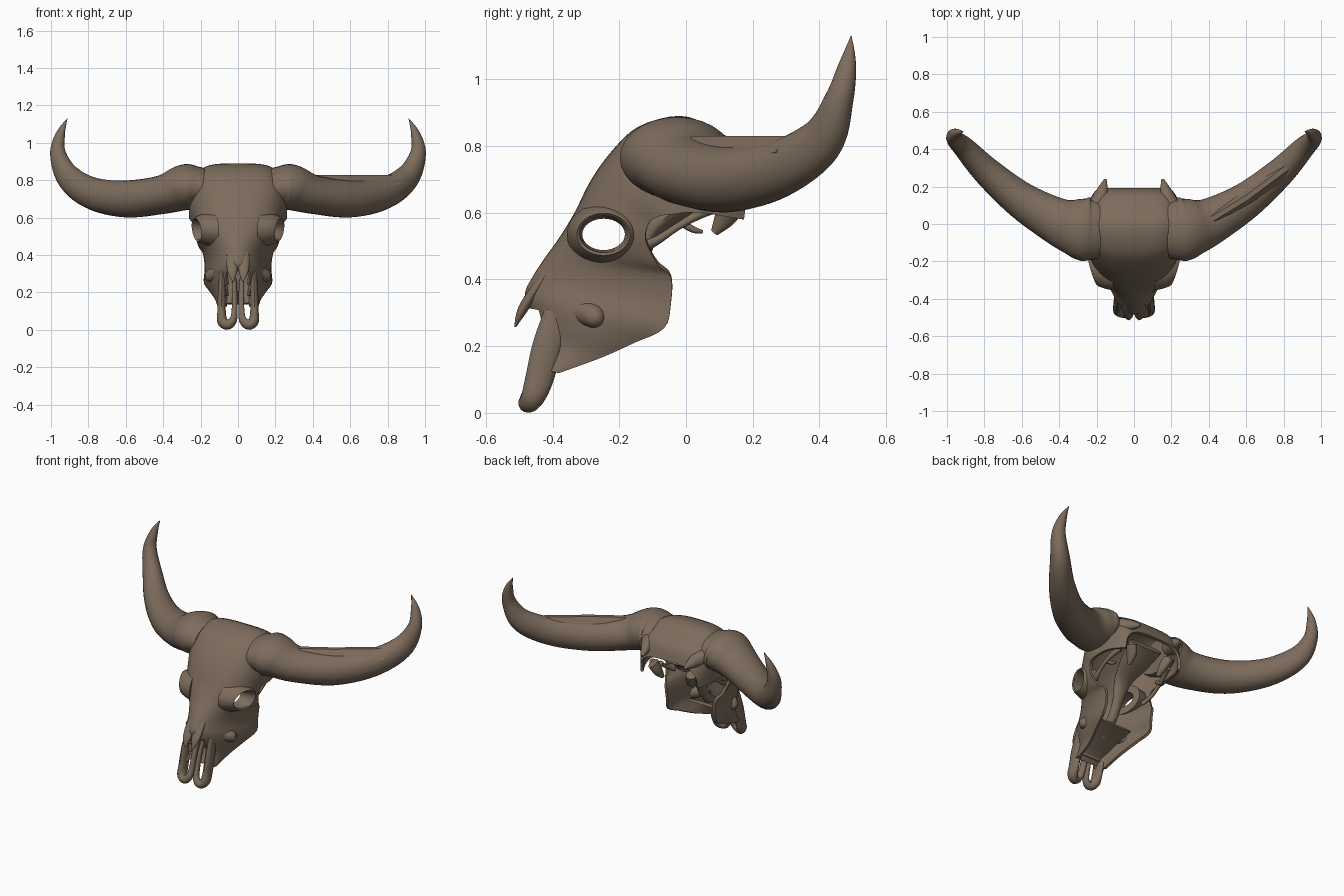
import bpy, bmesh, math
from mathutils import Vector

bone = bpy.data.materials.new("brown_bone")
bone.diffuse_color = (0.205, 0.15, 0.108, 1)


def smooth_rows(rows, steps):
    """Catmull-Rom interpolation of rows of numbers."""
    out = []
    for i in range(len(rows) - 1):
        p0, p1 = rows[max(i - 1, 0)], rows[i]
        p2, p3 = rows[i + 1], rows[min(i + 2, len(rows) - 1)]
        for s in range(steps):
            t = s / steps
            out.append([0.5 * (2 * b + (c - a) * t + (2 * a - 5 * b + 4 * c - d) * t * t
                        + (3 * b - a - 3 * c + d) * t ** 3)
                        for a, b, c, d in zip(p0, p1, p2, p3)])
    out.append(list(rows[-1]))
    return out


def add_object(name, bm):
    bmesh.ops.recalc_face_normals(bm, faces=bm.faces)
    me = bpy.data.meshes.new(name)
    bm.to_mesh(me)
    bm.free()
    ob = bpy.data.objects.new(name, me)
    bpy.context.collection.objects.link(ob)
    me.materials.append(bone)
    return ob


def finish(ob, angle=45):
    """Apply modifiers, then smooth shade."""
    dg = bpy.context.evaluated_depsgraph_get()
    ob.data = bpy.data.meshes.new_from_object(ob.evaluated_get(dg))
    ob.modifiers.clear()
    bpy.ops.object.select_all(action='DESELECT')
    ob.select_set(True)
    bpy.context.view_layer.objects.active = ob
    bpy.ops.object.shade_smooth_by_angle(angle=math.radians(angle))


def mirror(ob):
    m = ob.modifiers.new("mirror", 'MIRROR')
    m.use_clip = False
    m.use_mirror_merge = False


def bridge(bm, p, q):
    """Join two closed rings with quads."""
    for k in range(len(p)):
        j = (k + 1) % len(p)
        bm.faces.new((p[k], p[j], q[j], q[k]))


def tube(name, rows, mirrored=True, sides=16, steps=5):
    """Sweep an ellipse; rows are x, y, z, radius towards y, other radius."""
    rows = smooth_rows(rows, steps)
    pts = [Vector(r[:3]) for r in rows]
    bm = bmesh.new()
    rings, n = [], Vector((0, 1, 0))
    for i, r in enumerate(rows):
        t = (pts[min(i + 1, len(pts) - 1)] - pts[max(i - 1, 0)]).normalized()
        n = (n - t * n.dot(t)).normalized()
        b = t.cross(n)
        rings.append([bm.verts.new(pts[i] + n * max(r[3], .001) * math.cos(a)
                                   + b * max(r[4], .001) * math.sin(a))
                      for a in (2 * math.pi * k / sides for k in range(sides))])
    for p, q in zip(rings, rings[1:]):
        bridge(bm, p, q)
    bm.faces.new(rings[0])
    bm.faces.new(rings[-1])
    ob = add_object(name, bm)
    if mirrored:
        mirror(ob)
    finish(ob)
    return ob


# Skull shell: U-shaped sections, front y z, back y z, half width, squareness
stations = [
    (0.185, 0.71, 0.17, 0.58, 0.20, 3.5),
    (0.155, 0.79, 0.11, 0.59, 0.23, 3.8),
    (0.07, 0.85, 0.05, 0.60, 0.245, 4.0),
    (-0.02, 0.882, 0.00, 0.60, 0.25, 4.0),
    (-0.14, 0.85, -0.04, 0.595, 0.255, 3.4),
    (-0.22, 0.775, -0.08, 0.59, 0.25, 2.8),
    (-0.28, 0.69, -0.11, 0.57, 0.235, 2.5),
    (-0.325, 0.60, -0.12, 0.52, 0.225, 2.4),
    (-0.37, 0.525, -0.085, 0.45, 0.205, 2.1),
    (-0.42, 0.455, -0.045, 0.41, 0.18, 1.9),
    (-0.455, 0.40, -0.045, 0.33, 0.17, 1.8),
    (-0.475, 0.35, -0.065, 0.255, 0.175, 1.8),
    (-0.45, 0.28, -0.15, 0.215, 0.15, 2.0),
    (-0.43, 0.21, -0.26, 0.165, 0.115, 2.2),
    (-0.45, 0.13, -0.38, 0.12, 0.10, 2.4),
]
bm = bmesh.new()
grid, seg = [], 32
for fy, fz, by, bz, w, n in smooth_rows(stations, 4):
    ring = []
    for k in range(seg + 1):
        a = math.pi * (k / seg - 0.5)
        s, c = math.sin(a), max(math.cos(a), 0)
        x = math.copysign(abs(s) ** (2 / n), s) * w
        d = c ** (2 / n)
        ring.append(bm.verts.new((x, by + (fy - by) * d, bz + (fz - bz) * d)))
    grid.append(ring)
for p, q in zip(grid, grid[1:]):
    for k in range(seg):
        bm.faces.new((p[k], p[k + 1], q[k + 1], q[k]))
# Nasal opening
gone = [f for f in bm.faces if f.calc_center_median().z < 0.31
        and abs(f.calc_center_median().x) < 0.06]
bmesh.ops.delete(bm, geom=gone, context='FACES')
skull = add_object("skull_shell", bm)
sol = skull.modifiers.new("thickness", 'SOLIDIFY')
sol.thickness, sol.offset = 0.016, 0

# Eye socket holes
bpy.ops.mesh.primitive_cylinder_add(vertices=32, radius=1, depth=1,
                                    location=(0, -0.247, 0.535), rotation=(0, math.pi / 2, 0))
cutter = bpy.context.object
cutter.name = "eye_cutter"
cutter.scale = (0.062, 0.077, 1)
cutter.hide_render = True
cut = skull.modifiers.new("eyes", 'BOOLEAN')
cut.operation, cut.object, cut.solver = 'DIFFERENCE', cutter, 'EXACT'
bpy.context.view_layer.update()
finish(skull)
bpy.data.objects.remove(cutter)

# Eye socket rims, rising smoothly out of the face
bm = bmesh.new()
rings = []
for x, grow in ((0.13, 0.036), (0.18, 0.026), (0.212, 0.014), (0.222, 0.006), (0.215, -0.002), (0.13, -0.01)):
    rings.append([])
    for k in range(32):
        a = 2 * math.pi * k / 32
        y, z = (0.074 + grow) * math.cos(a), (0.057 + grow) * math.sin(a)
        tilt = 0.3 * y + 0.15 * z if x > 0.14 else 0.25 * y
        rings[-1].append(bm.verts.new((x + tilt, -0.247 + y, 0.535 + z)))
for p, q in zip(rings, rings[1:] + rings[:1]):
    bridge(bm, p, q)
rim = add_object("eye_socket_rim", bm)
mirror(rim)
finish(rim)

# Horns with rolled base
tube("horn", [
    (0.19, -0.03, 0.76, 0.155, 0.105),
    (0.235, -0.03, 0.765, 0.162, 0.112),
    (0.257, -0.028, 0.765, 0.172, 0.122),
    (0.30, -0.02, 0.757, 0.16, 0.121),
    (0.41, 0.015, 0.722, 0.126, 0.103),
    (0.60, 0.125, 0.700, 0.099, 0.099),
    (0.78, 0.275, 0.730, 0.078, 0.086),
    (0.905, 0.405, 0.815, 0.059, 0.071),
    (0.962, 0.459, 0.94, 0.042, 0.044),
    (0.95, 0.484, 1.045, 0.024, 0.027),
    (0.913, 0.495, 1.13, 0.001, 0.001)], sides=28, steps=6)

# Straight ridge along the top of the right horn
bm = bmesh.new()
side = Vector((0.55, -0.83, 0))
line = [(0.42, 0.03, 0.76, 0.829), (0.60, 0.14, 0.75, 0.829), (0.84, 0.32, 0.78, 0.829)]
rows = [[bm.verts.new(Vector((x, y, z)) + side * o)
         for z, o in ((lo, -0.05), (hi, -0.012), (hi, 0.015), (lo, 0.065))] for x, y, lo, hi in line]
for p, q in zip(rows, rows[1:]):
    bridge(bm, p, q)
bm.faces.new(rows[0])
bm.faces.new(rows[-1])
finish(add_object("right_horn_ridge", bm))

# Nasal bones ending in points
tube("nasal_bone", [(0.028, -0.41, 0.43, 0.014, 0.03), (0.03, -0.458, 0.36, 0.016, 0.032),
                    (0.03, -0.492, 0.305, 0.014, 0.024), (0.026, -0.512, 0.258, 0.003, 0.004)])
# Upper jaw loops around the two front slots
tube("front_jaw_loop", [
    (0.085, -0.385, 0.30, 0.04, 0.016), (0.087, -0.415, 0.20, 0.045, 0.021),
    (0.088, -0.44, 0.10, 0.042, 0.023), (0.083, -0.46, 0.045, 0.035, 0.028),
    (0.055, -0.475, 0.028, 0.028, 0.027), (0.027, -0.47, 0.05, 0.025, 0.02),
    (0.018, -0.45, 0.10, 0.022, 0.016), (0.018, -0.42, 0.20, 0.02, 0.014),
    (0.02, -0.39, 0.27, 0.02, 0.012)], sides=14)
# Cheek bumps
tube("cheek_bump", [(0.11, -0.30, 0.30, 0.04, 0.04), (0.155, -0.27, 0.287, 0.032, 0.032),
                    (0.172, -0.26, 0.285, 0.012, 0.012)])
# Cheek arches behind the eyes
tube("cheek_arch", [(0.19, -0.15, 0.49, 0.025, 0.012), (0.205, -0.09, 0.515, 0.014, 0.012),
                    (0.208, -0.03, 0.555, 0.011, 0.012), (0.20, 0.03, 0.59, 0.014, 0.014),
                    (0.18, 0.09, 0.62, 0.02, 0.02)])
tube("arch_spur", [(0.19, -0.02, 0.575, 0.012, 0.012), (0.185, 0.02, 0.55, 0.01, 0.012),
                   (0.18, 0.05, 0.543, 0.005, 0.005)])
# Rear corners and lower lobes of the skull
tube("rear_corner", [(0.20, 0.09, 0.76, 0.05, 0.05), (0.175, 0.16, 0.745, 0.035, 0.04),
                     (0.153, 0.238, 0.72, 0.008, 0.008)])
tube("ear_lobe", [(0.14, 0.14, 0.64, 0.04, 0.03), (0.12, 0.12, 0.59, 0.035, 0.025),
                  (0.11, 0.085, 0.54, 0.012, 0.012)])
# Skull base, running down the middle to the palate
tube("skull_base", [(0, 0.11, 0.69, 0.03, 0.12), (0, 0.01, 0.63, 0.035, 0.10),
                    (0, -0.10, 0.55, 0.03, 0.06), (0, -0.145, 0.44, 0.025, 0.035),
                    (0, -0.20, 0.34, 0.03, 0.03), (0, -0.29, 0.26, 0.03, 0.03)], mirrored=False)
tube("palate", [(0, -0.425, 0.14, 0.008, 0.08), (0, -0.38, 0.19, 0.01, 0.09),
                (0, -0.28, 0.25, 0.012, 0.11), (0, -0.18, 0.29, 0.01, 0.13)], mirrored=False)
# Nasal chamber wall behind the opening
tube("nasal_wall", [(0, -0.40, 0.16, 0.01, 0.08), (0, -0.37, 0.26, 0.01, 0.09),
                    (0, -0.36, 0.36, 0.01, 0.10)], mirrored=False)
